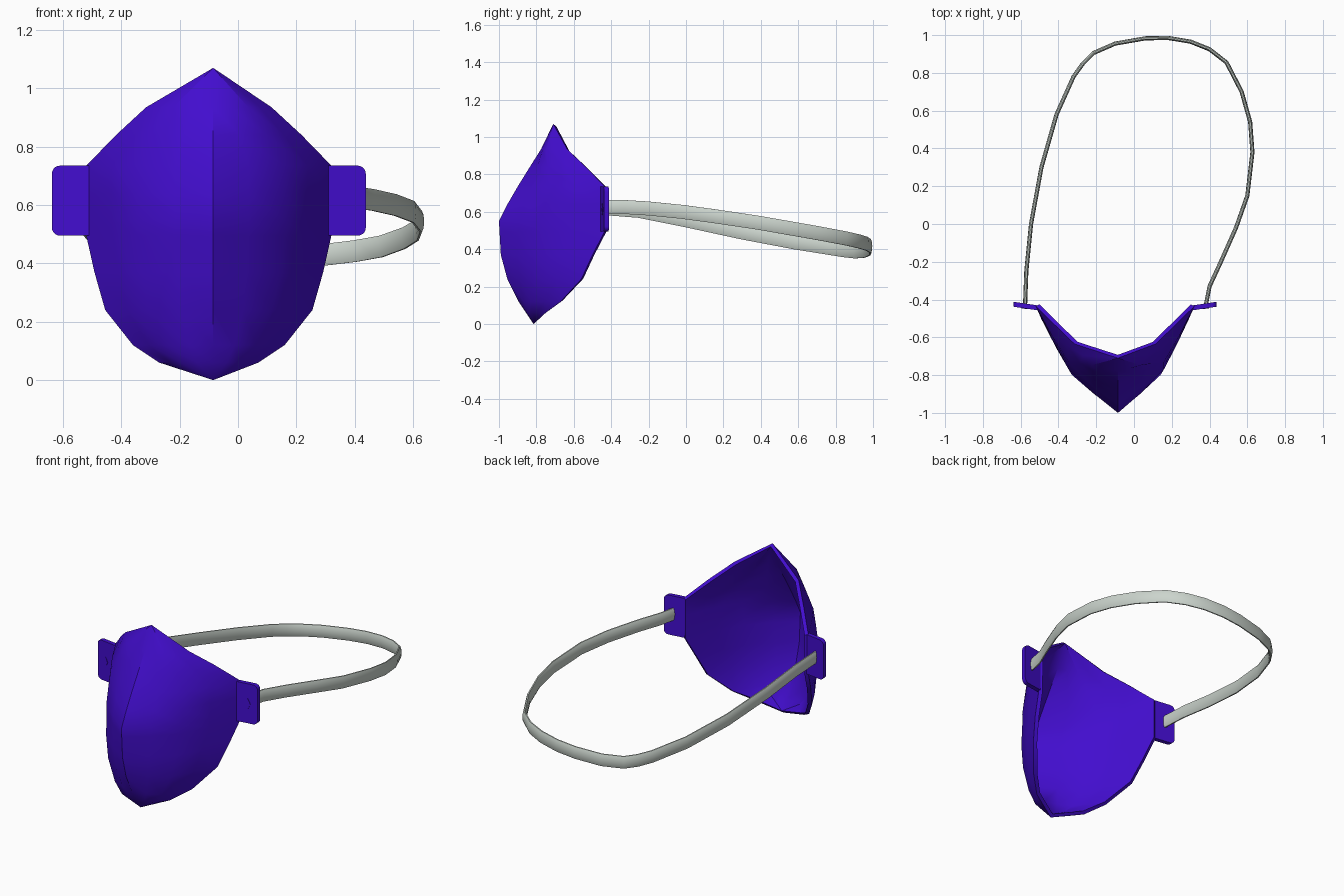
import bpy, bmesh, math
from mathutils import Vector

if "Cube" in bpy.data.objects:
    bpy.data.objects.remove(bpy.data.objects["Cube"])


def paint(name, rgb):
    m = bpy.data.materials.new(name)
    m.diffuse_color = (*rgb, 1)
    m.use_nodes = True
    m.node_tree.nodes["Principled BSDF"].inputs["Base Color"].default_value = m.diffuse_color
    return m


BLUE = paint("mask_blue", (0.055, 0.004, 0.62))
GREY = paint("strap_grey", (0.60, 0.66, 0.61))


def finish(name, bm, mat, thickness=0, angle=30):
    me = bpy.data.meshes.new(name)
    bm.to_mesh(me)
    bm.free()
    ob = bpy.data.objects.new(name, me)
    bpy.context.collection.objects.link(ob)
    me.materials.append(mat)
    bpy.ops.object.select_all(action='DESELECT')
    bpy.context.view_layer.objects.active = ob
    ob.select_set(True)
    if thickness:
        mod = ob.modifiers.new("shell", 'SOLIDIFY')
        mod.thickness = thickness
        mod.offset = -1
        bpy.ops.object.modifier_apply(modifier=mod.name)
    bpy.ops.object.shade_smooth_by_angle(angle=math.radians(angle))
    return ob


MID = -0.1  # middle of the mask

# Mask shell: rows of (z, ridge y, rim half width, rim y), pointed at both ends
rows = [(0.935, -0.775, 0.215, -0.635), (0.84, -0.835, 0.318, -0.535),
        (0.735, -0.90, 0.42, -0.435), (0.64, -0.955, 0.42, -0.435),
        (0.55, -1.0, 0.42, -0.435), (0.495, -0.997, 0.42, -0.435),
        (0.37, -0.99, 0.392, -0.50), (0.24, -0.955, 0.355, -0.56),
        (0.12, -0.895, 0.26, -0.67), (0.06, -0.855, 0.17, -0.75)]
half = [(0.3, 0.065), (0.6, 0.11), (0.8, 0.065), (1, 0)]  # position, bulge
cols = [(-t, b) for t, b in reversed(half)] + [(0, 0)] + half
bm = bmesh.new()
grid = []
for z, ridge, w, rim in rows:
    line = []
    for t, b in cols:
        a = abs(t)
        x = MID + 0.015 * (1 - a) + t * w
        y = ridge + (rim - ridge) * a - b * w / 0.42
        line.append(bm.verts.new((x, y, z)))
    grid.append(line)
top = bm.verts.new((MID + 0.015, -0.71, 1.07))
bottom = bm.verts.new((MID + 0.015, -0.815, 0))
for j in range(len(cols) - 1):
    bm.faces.new((top, grid[0][j], grid[0][j + 1]))
    for u, v in zip(grid, grid[1:]):
        bm.faces.new((u[j], v[j], v[j + 1], u[j + 1]))
    bm.faces.new((grid[-1][j], bottom, grid[-1][j + 1]))
finish("mask_shell", bm, BLUE, 0.022)


def plate(name, outline, y_of, depth):
    """Flat x-z outline given thickness along y."""
    bm = bmesh.new()
    f = bm.faces.new([bm.verts.new((x, y_of(x), z)) for x, z in outline])
    ext = bmesh.ops.extrude_face_region(bm, geom=[f])
    bmesh.ops.translate(bm, vec=(0, depth, 0),
                        verts=[g for g in ext['geom'] if isinstance(g, bmesh.types.BMVert)])
    bmesh.ops.recalc_face_normals(bm, faces=bm.faces)
    return finish(name, bm, BLUE)


# Side tabs with rounded outer corners, and a diamond stud on each
R, N = 0.028, 5
for side, s in (("left", -1), ("right", 1)):
    pts = [(0.41, 0.495)]
    for cz, start in ((0.495 + R, -90), (0.735 - R, 0)):
        for i in range(N + 1):
            a = math.radians(start + 90 * i / N)
            pts.append((0.538 - R + R * math.cos(a), cz + R * math.sin(a)))
    pts.append((0.41, 0.735))

    def slant(x):
        return -0.457 + 0.15 * (abs(x - MID) - 0.41)

    plate(side + "_tab", [(MID + s * x, z) for x, z in pts], slant, 0.026)
    cx = MID + s * 0.479
    stud = [(cx - 0.017, 0.612), (cx, 0.582), (cx + 0.017, 0.612), (cx, 0.645)]
    plate(side + "_stud", stud, lambda x: slant(x) - 0.002, 0.012)

# Head strap: oval section swept round the back of the head
path = [(-.577, -.44, .62), (-.57, -.25, .605), (-.545, 0, .555), (-.49, .3, .49),
        (-.41, .58, .437), (-.32, .78, .405), (-.27, .85, .394), (-.215, .905, .388),
        (-.1, .955, .392), (.06, .983, .405), (.18, .985, .417), (.3, .965, .43),
        (.4, .925, .442), (.49, .855, .458), (.57, .7, .487), (.615, .54, .515),
        (.627, .38, .543), (.60, .15, .577), (.54, -.02, .60), (.46, -.2, .618),
        (.4, -.33, .626), (.378, -.44, .625)]
path = [Vector(p) for p in path]
bm = bmesh.new()
rings = []
SEG = 10
for i, p in enumerate(path):
    t = (path[min(i + 1, len(path) - 1)] - path[max(i - 1, 0)]).normalized()
    out = t.cross(Vector((0, 0, 1))).normalized()
    up = out.cross(t)
    rings.append([bm.verts.new(p + out * 0.011 * math.cos(k * math.tau / SEG)
                               + up * 0.039 * math.sin(k * math.tau / SEG))
                  for k in range(SEG)])
for a, b in zip(rings, rings[1:]):
    for k in range(SEG):
        n = (k + 1) % SEG
        bm.faces.new((a[k], a[n], b[n], b[k]))
bm.faces.new(rings[0])
bm.faces.new(rings[-1])
bmesh.ops.recalc_face_normals(bm, faces=bm.faces)
finish("head_strap", bm, GREY, angle=50)
